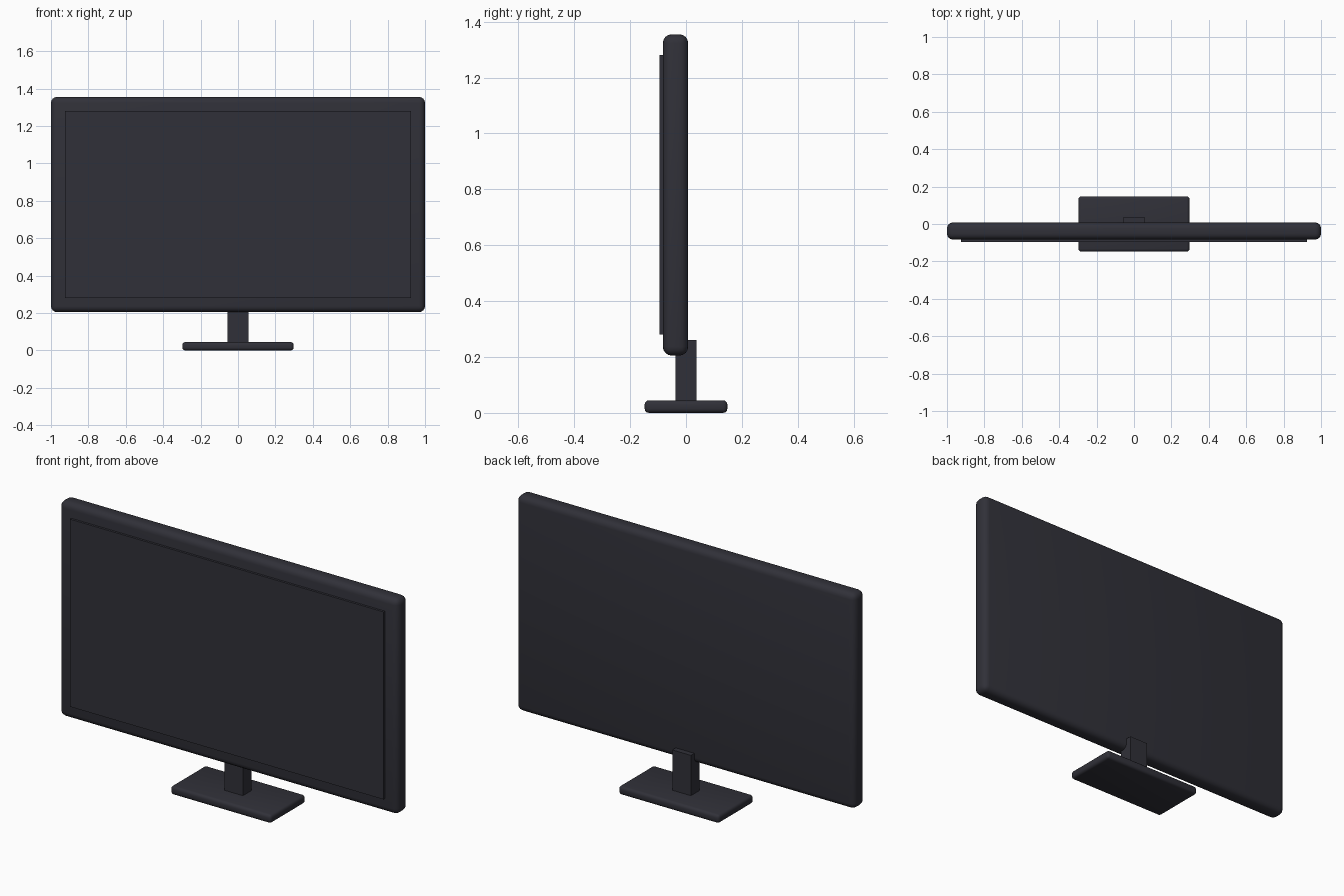
import bpy
from mathutils import Vector

cube = bpy.data.objects.get("Cube")
if cube:
    bpy.data.objects.remove(cube, do_unlink=True)


def make_material(name, colour):
    mat = bpy.data.materials.new(name)
    mat.use_nodes = True
    mat.diffuse_color = colour
    mat.node_tree.nodes["Principled BSDF"].inputs["Base Color"].default_value = colour
    return mat


charcoal = make_material("charcoal plastic", (0.03, 0.03, 0.04, 1))


def box(name, low, high, bevel=0, segments=4):
    """Box between two corners, with optional rounded edges."""
    low, high = Vector(low), Vector(high)
    bpy.ops.mesh.primitive_cube_add(size=1, location=(low + high) / 2)
    obj = bpy.context.object
    obj.name = name
    obj.scale = high - low
    bpy.ops.object.transform_apply(location=False, rotation=False, scale=True)
    obj.data.materials.append(charcoal)
    if bevel:
        mod = obj.modifiers.new("rounded edges", "BEVEL")
        mod.width = bevel
        mod.segments = segments
        bpy.ops.object.modifier_apply(modifier=mod.name)
        bpy.ops.object.shade_smooth_by_angle()
    return obj


# Display housing and the thin raised screen on its front
box("display_housing", (-1, -0.083, 0.205), (1, 0.008, 1.355), 0.032)
box("screen", (-0.925, -0.095, 0.28), (0.925, -0.07, 1.28))

# Stand
box("stand_neck", (-0.055, -0.037, 0.03), (0.055, 0.037, 0.26))
box("stand_base", (-0.297, -0.148, 0), (0.297, 0.148, 0.045), 0.015, 3)
